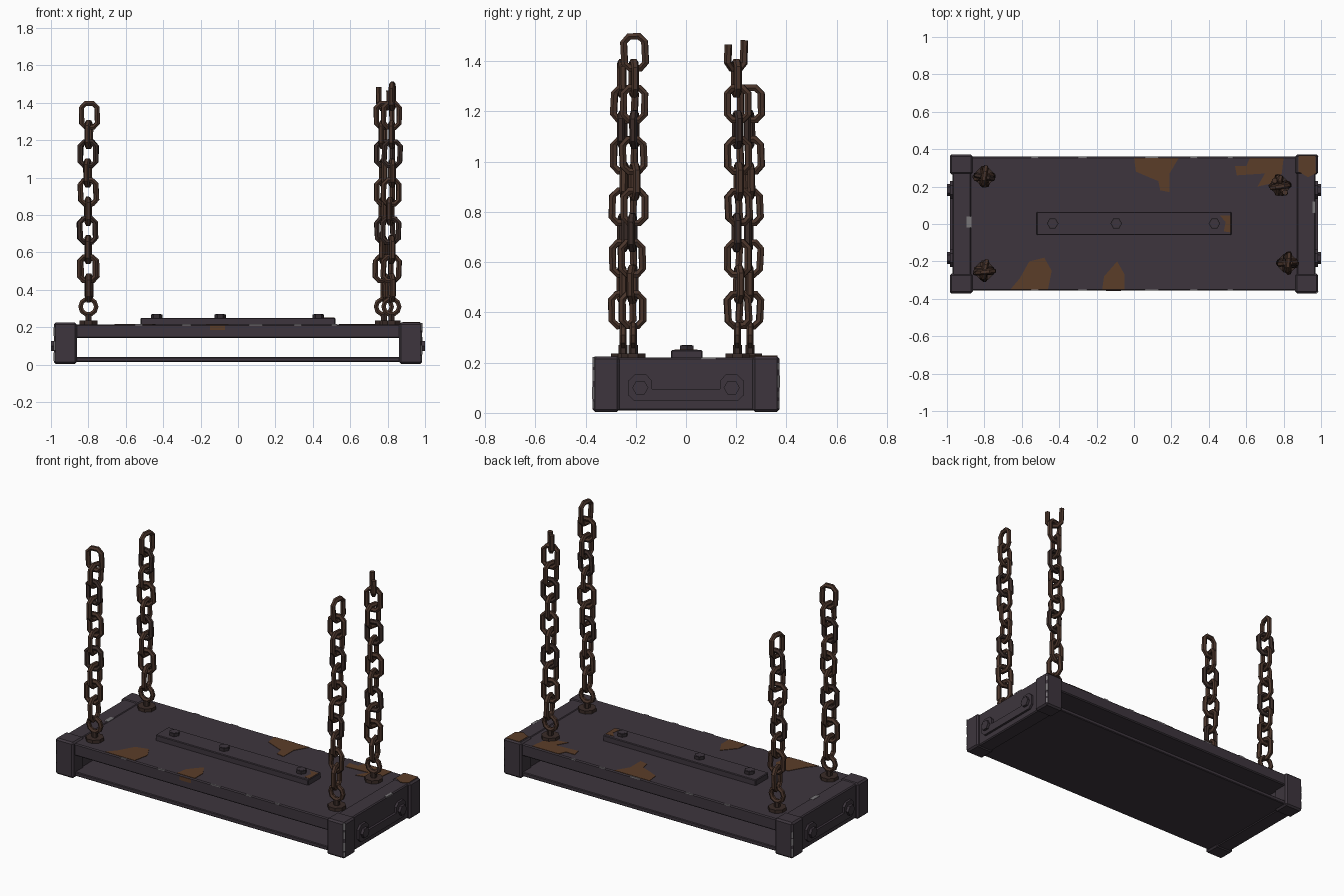
import bpy, bmesh, math, random
from mathutils import Matrix, Vector

if "Cube" in bpy.data.objects:
    bpy.data.objects.remove(bpy.data.objects["Cube"])
random.seed(4)

def mat(name, rgb):
    m = bpy.data.materials.new(name)
    m.diffuse_color = (*rgb, 1)
    m.use_nodes = True
    m.node_tree.nodes["Principled BSDF"].inputs["Base Color"].default_value = m.diffuse_color
    return m

STEEL = mat("dark steel", (0.047, 0.036, 0.047))
DEEP = mat("shadow steel", (0.032, 0.025, 0.031))
RUST = mat("rust patch", (0.105, 0.047, 0.022))
CHAIN = mat("rusty chain", (0.066, 0.034, 0.023))
CHAIN2 = mat("dark chain", (0.042, 0.025, 0.021))
CHIP = mat("bare metal", (0.19, 0.18, 0.19))

def finish(name, bm, *mats):
    bmesh.ops.recalc_face_normals(bm, faces=bm.faces[:])
    me = bpy.data.meshes.new(name)
    bm.to_mesh(me)
    bm.free()
    for m in mats:
        me.materials.append(m)
    ob = bpy.data.objects.new(name, me)
    bpy.context.collection.objects.link(ob)
    return ob

def box(name, lo, hi, m, bevel=0.0):
    bm = bmesh.new()
    lo, hi = Vector(lo), Vector(hi)
    bmesh.ops.create_cube(bm, size=1, matrix=Matrix.Translation((lo + hi) / 2) @ Matrix.Diagonal((*(hi - lo), 1)))
    if bevel:
        bmesh.ops.bevel(bm, geom=bm.edges[:], offset=bevel, segments=1, affect='EDGES')
    return finish(name, bm, m)

def plate(name, pts, depth, m, matrix=Matrix()):
    """Extrude a flat outline along local z."""
    bm = bmesh.new()
    f = bm.faces.new([bm.verts.new((x, y, 0)) for x, y in pts])
    r = bmesh.ops.extrude_face_region(bm, geom=[f])
    bmesh.ops.translate(bm, verts=[v for v in r['geom'] if isinstance(v, bmesh.types.BMVert)], vec=(0, 0, depth))
    bm.transform(matrix)
    return finish(name, bm, m)

def ngon(n, r, cx=0, cy=0, a0=0):
    return [(cx + r * math.cos(a0 + 2 * math.pi * i / n), cy + r * math.sin(a0 + 2 * math.pi * i / n)) for i in range(n)]

def sweep(bm, path, r, matrix, mi=0, closed=True, sides=6):
    """Tube along an outline lying in the local xz plane."""
    n = len(path)
    P = [Vector((x, 0, z)) for x, z in path]
    rings = []
    for i, p in enumerate(P):
        a = P[i - 1] if closed or i else p
        b = P[(i + 1) % n] if closed or i < n - 1 else p
        t = (b - a).normalized()
        nrm = Vector((t.z, 0, -t.x))
        rings.append([bm.verts.new(matrix @ (p + nrm * r * math.cos(k * 2 * math.pi / sides + 0.52)
                      + Vector((0, r * math.sin(k * 2 * math.pi / sides + 0.52), 0)))) for k in range(sides)])
    for i in range(n if closed else n - 1):
        A, B = rings[i], rings[(i + 1) % n]
        for k in range(sides):
            f = bm.faces.new((A[k], A[(k + 1) % sides], B[(k + 1) % sides], B[k]))
            f.material_index = mi
    if not closed:
        bm.faces.new(rings[0])
        bm.faces.new(rings[-1])

# seat plates with an open slot between them
box("top_plate", (-0.9, -0.355, 0.142), (0.9, 0.36, 0.216), STEEL, 0.006)
box("bottom_plate", (-0.9, -0.35, 0.015), (0.9, 0.355, 0.04), STEEL, 0.004)

# end caps, corner brackets, handles
X_OUT = {1: Matrix(((0, 0, 1, 0), (1, 0, 0, 0), (0, 1, 0, 0), (0, 0, 0, 1))),
         -1: Matrix(((0, 0, -1, 0), (1, 0, 0, 0), (0, 1, 0, 0), (0, 0, 0, 1)))}
handle = [(-0.23, 0.07), (-0.205, 0.047), (0.205, 0.047), (0.23, 0.07), (0.23, 0.128), (0.205, 0.152),
          (0.158, 0.152), (0.135, 0.128), (0.135, 0.095), (-0.135, 0.095), (-0.135, 0.128),
          (-0.158, 0.152), (-0.205, 0.152), (-0.23, 0.128)]
for s, side in ((1, "right"), (-1, "left")):
    def bx(name, x0, x1, y0, y1, z0, z1, m, b=0):
        return box(side + name, (min(s * x0, s * x1), y0, z0), (max(s * x0, s * x1), y1, z1), m, b)
    bx("_end_cap", 0.87, 0.97, -0.36, 0.36, 0.01, 0.22, STEEL, 0.006)
    for t in (1, -1):
        y0, y1 = sorted((t * 0.265, t * 0.372))
        bx("_corner_bracket", 0.862, 0.985, y0, y1, 0.004, 0.225, STEEL, 0.01)
        # worn chips down the outer corner edge
        z = 0.02
        while z < 0.19:
            h = random.uniform(0.02, 0.05)
            w = random.uniform(0.006, 0.012)
            bm = bmesh.new()
            bmesh.ops.create_cube(bm, size=1, matrix=Matrix.Translation((s * 0.9785, t * 0.3655, z + h / 2))
                                  @ Matrix.Rotation(-s * t * math.pi / 4, 4, 'Z') @ Matrix.Diagonal((w * 1.3, 0.008, h, 1)))
            finish(side + "_corner_chip", bm, CHIP)
            z += h + random.uniform(0.004, 0.03)
    base = Matrix.Translation((s * 0.968, 0, 0)) @ X_OUT[s]
    plate(side + "_handle_plate", handle, 0.016, STEEL, base)
    for y in (-0.182, 0.182):
        plate(side + "_handle_bolt", ngon(6, 0.032, y, 0.1), 0.032, STEEL, base)

# centre strip and bolts
box("centre_strip", (-0.52, -0.06, 0.21), (0.52, 0.065, 0.25), STEEL, 0.004)
for x in (-0.435, -0.095, 0.43):
    plate("strip_bolt", ngon(6, 0.031, x, 0.003), 0.022, DEEP, Matrix.Translation((0, 0, 0.247)))
    plate("strip_bolt_cap", ngon(6, 0.024, x, 0.003), 0.005, STEEL, Matrix.Translation((0, 0, 0.265)))

# rust stains as thin plates
stains = [
    [(0, .354), (0.24, .354), (0.19, .27), (0.19, .17), (0.14, .18), (0.13, .23), (0.08, .25), (0.01, .28)],
    [(0.62, .354), (0.8, .354), (0.79, .27), (0.75, .22), (0.66, .2), (0.7, .27), (0.55, .26), (0.54, .31), (0.6, .31)],
    [(-0.66, -.349), (-0.46, -.349), (-0.44, -.25), (-0.48, -.18), (-0.56, -.2), (-0.61, -.29)],
    [(-0.17, -.349), (-0.05, -.349), (-0.05, -.27), (-0.09, -.2), (-0.16, -.28)]]
for p in stains:
    plate("rust_stain", p, 0.003, RUST, Matrix.Translation((0, 0, 0.2155)))
plate("corner_rust", [(0.88, .365), (0.97, .365), (0.972, .27), (0.93, .25), (0.88, .28)], 0.003, RUST,
      Matrix.Translation((0, 0, 0.2245)))
plate("strip_rust", [(0.48, -.04), (0.517, -.045), (0.517, .045), (0.46, .045), (0.49, .01)], 0.002, RUST,
      Matrix.Translation((0, 0, 0.2495)))
box("edge_rust", (-0.15, -0.357, 0.185), (-0.07, -0.354, 0.208), RUST)

# worn chips along the long top edges and end-cap tops
for x, w in ((-0.3, 0.05), (0.06, 0.07), (0.3, 0.04), (0.5, 0.03), (-0.55, 0.04)):
    for y in (-0.352, 0.357):
        box("edge_chip", (x, y - 0.003, 0.208), (x + w, y + 0.003, 0.2165), CHIP)
box("cap_chip", (-0.895, -0.02, 0.218), (-0.869, 0.04, 0.2215), CHIP)
box("cap_chip", (0.955, 0.06, 0.214), (0.971, 0.12, 0.2205), CHIP)

# chains: base, ring and alternating links
W, H, C = 0.042, 0.064, 0.022
LINK = [(W, -H + C), (W, H - C), (W - C, H), (-W + C, H), (-W, H - C), (-W, -H + C), (-W + C, -H), (W - C, -H)]
HALF = [(W, 0.05), (W, -H + C), (W - C, -H), (-W + C, -H), (-W, -H + C), (-W, 0.03)]
for x, y, count, broken in ((-0.8, -0.25, 10, False), (-0.8, 0.255, 9, False),
                            (0.82, -0.21, 11, False), (0.78, 0.205, 10, True)):
    plate("chain_base", ngon(8, 0.052, x, y, 0.39), 0.022, CHAIN2, Matrix.Translation((0, 0, 0.214)))
    bm = bmesh.new()
    sweep(bm, ngon(10, 0.042), 0.014, Matrix.Translation((x, y, 0.31)))
    sweep(bm, [(0, 0.225), (0, 0.27)], 0.018, Matrix.Translation((x, y, 0)), 1, False)
    for i in range(count + broken):
        last = broken and i == count
        ang = (math.pi / 2 if i % 2 == 0 else 0) + random.uniform(-0.22, 0.22) + (0.6 if last else 0)
        M = (Matrix.Translation((x + random.uniform(-.006, .006), y + random.uniform(-.006, .006), 0.41 + 0.1025 * i))
             @ Matrix.Rotation(ang, 4, 'Z') @ Matrix.Rotation(random.uniform(-0.06, 0.06), 4, 'Y'))
        sweep(bm, HALF if last else LINK, 0.0155, M, 1 if i % 4 == 3 else 0, not last)
    finish("hanging_chain", bm, CHAIN, CHAIN2)
